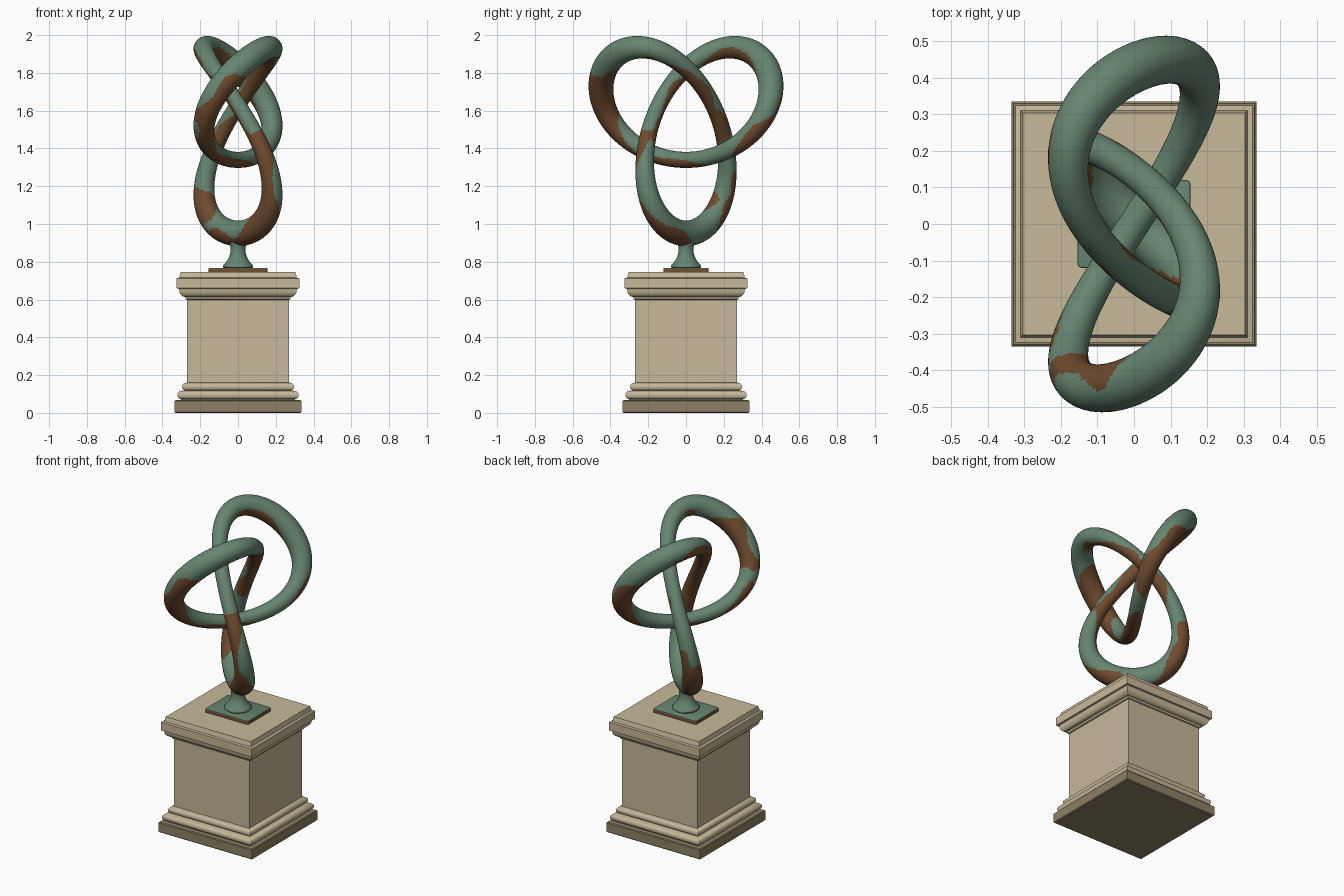
import bpy, bmesh
from math import sin, cos, pi
from mathutils import Vector, noise

if "Cube" in bpy.data.objects:
    bpy.data.objects.remove(bpy.data.objects["Cube"])


def material(name, rgb):
    m = bpy.data.materials.new(name)
    m.diffuse_color = (*rgb, 1)
    m.use_nodes = True
    m.node_tree.nodes["Principled BSDF"].inputs["Base Color"].default_value = m.diffuse_color
    return m


STONE = material("limestone", (0.57, 0.48, 0.32))
DARK_STONE = material("dark_limestone", (0.27, 0.22, 0.13))
PATINA = material("green_patina", (0.135, 0.235, 0.165))
BRONZE = material("brown_bronze", (0.16, 0.07, 0.028))


def make_object(name, bm, mats, angle):
    bmesh.ops.recalc_face_normals(bm, faces=bm.faces)
    mesh = bpy.data.meshes.new(name)
    bm.to_mesh(mesh)
    bm.free()
    ob = bpy.data.objects.new(name, mesh)
    bpy.context.collection.objects.link(ob)
    for m in mats:
        mesh.materials.append(m)
    bpy.ops.object.select_all(action='DESELECT')
    ob.select_set(True)
    bpy.context.view_layer.objects.active = ob
    bpy.ops.object.shade_smooth_by_angle(angle=angle)
    return ob


def loft(rings, closed=False):
    """Skin a list of point rings; cap the ends when not closed."""
    bm = bmesh.new()
    vs = [[bm.verts.new(p) for p in ring] for ring in rings]
    n = len(vs[0])
    for i in range(len(vs) if closed else len(vs) - 1):
        a, b = vs[i], vs[(i + 1) % len(vs)]
        for j in range(n):
            k = (j + 1) % n
            bm.faces.new((a[j], a[k], b[k], b[j]))
    if not closed:
        bm.faces.new(vs[0][::-1])
        bm.faces.new(vs[-1])
    return bm


def square_profile(name, profile, mat):
    rings = [[(r, r, z), (-r, r, z), (-r, -r, z), (r, -r, z)] for r, z in profile]
    return make_object(name, loft(rings), [mat], 0.5)


def arc(r, z, dr, dz, a0, a1, n=8):
    return [(r + dr * cos(a0 + (a1 - a0) * i / n),
             z + dz * sin(a0 + (a1 - a0) * i / n)) for i in range(n + 1)]


def weather(ob):
    """Patches of bare bronze, mostly on the sheltered undersides."""
    for f in ob.data.polygons:
        worn = noise.noise(f.center * 4.5 + Vector((3.1, 7.7, 1.3)))
        f.material_index = int(worn > 0.15 + 0.5 * f.normal.z)


# Stone pedestal: plinth, base mouldings, die, cornice
square_profile("plinth", [(0.33, 0), (0.335, 0.005), (0.335, 0.062), (0.33, 0.067)], DARK_STONE)
square_profile("base_moulding",
               [(0.30, 0.067), (0.302, 0.073)]
               + arc(0.302, 0.094, 0.019, 0.021, -pi / 2, pi / 2)
               + [(0.292, 0.118)]
               + arc(0.28, 0.138, 0.016, 0.019, -pi / 2, pi / 2)
               + [(0.27, 0.162)], STONE)
square_profile("die", [(0.27, 0.155), (0.27, 0.605)], STONE)
square_profile("cornice",
               [(0.268, 0.598), (0.278, 0.602), (0.278, 0.61)]
               + arc(0.28, 0.65, 0.031, 0.036, -pi / 2, 0)
               + [(0.314, 0.658), (0.325, 0.66), (0.325, 0.712), (0.311, 0.716),
                  (0.304, 0.745)], STONE)

# Bronze mounting plate with rounded corners
bm = bmesh.new()
bmesh.ops.create_cube(bm, size=1)
bmesh.ops.scale(bm, vec=(0.31, 0.24, 0.022), verts=bm.verts)
bmesh.ops.translate(bm, vec=(0, 0, 0.756), verts=bm.verts)
upright = [e for e in bm.edges if abs(e.verts[0].co.z - e.verts[1].co.z) > 0.01]
bmesh.ops.bevel(bm, geom=upright, offset=0.012, segments=4, affect='EDGES', profile=0.5)
top_rim = [e for e in bm.edges if all(v.co.z > 0.76 for v in e.verts)]
bmesh.ops.bevel(bm, geom=top_rim, offset=0.004, segments=2, affect='EDGES', profile=0.5)
plate = make_object("mounting_plate", bm, [PATINA, BRONZE], 0.6)
for f in plate.data.polygons:
    f.material_index = int(f.normal.z < 0.3)

# Flared neck carrying the knot
neck_profile = ([(0.074, 0.765), (0.08, 0.77), (0.08, 0.778), (0.075, 0.785)]
                + [(0.04 + 0.035 * (1 - i / 10) ** 2, 0.785 + 0.0075 * i) for i in range(1, 11)]
                + [(0.04, 0.875), (0.043, 0.89), (0.048, 0.905), (0.05, 0.92)])
N = 40
neck = make_object("neck", loft([[(r * cos(2 * pi * j / N), r * sin(2 * pi * j / N), z)
                                  for j in range(N)] for r, z in neck_profile]),
                   [PATINA, BRONZE], 0.7)
weather(neck)


# Trefoil knot, thick at the lobes and thin in the middle
def knot_point(t):
    return Vector((0.18 * sin(3 * t),
                   0.1645 * (sin(t) + 2 * sin(2 * t)),
                   1.534 + 0.1946 * (cos(t) - 2 * cos(2 * t))))


STEPS, SIDES = 360, 36
rings = []
for i in range(STEPS):
    t = 2 * pi * i / STEPS
    p = knot_point(t)
    tangent = (knot_point(t + 0.001) - knot_point(t - 0.001)).normalized()
    u = tangent.cross(Vector((1, 0, 0))).normalized()
    v = tangent.cross(u)
    r = 0.055 - 0.0125 * cos(3 * t)
    rings.append([p + r * (u * cos(2 * pi * j / SIDES) + v * sin(2 * pi * j / SIDES))
                  for j in range(SIDES)])
knot = make_object("knot", loft(rings, closed=True), [PATINA, BRONZE], 1.0)
weather(knot)
